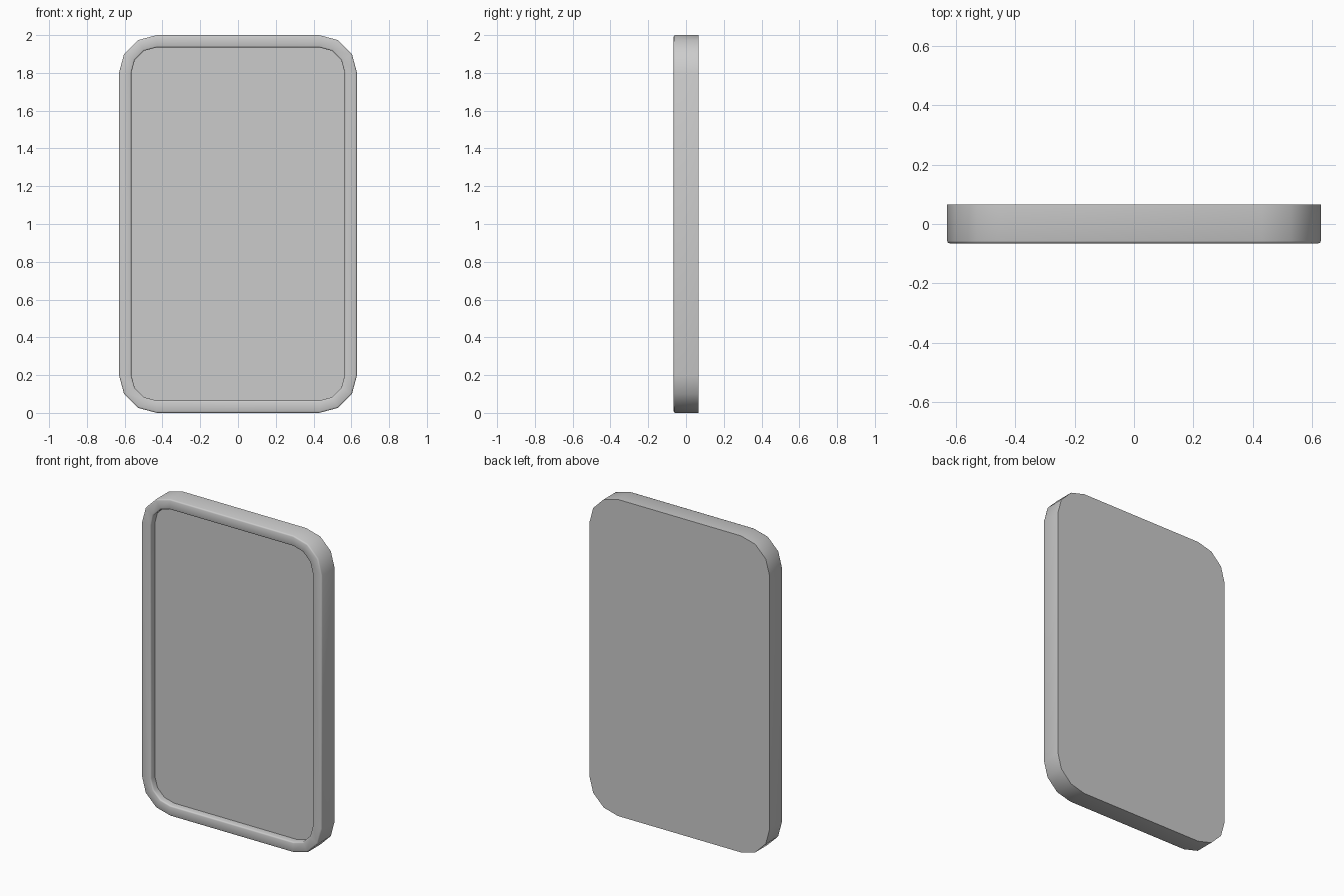
import bpy, bmesh, math

if "Cube" in bpy.data.objects:
    bpy.data.objects.remove(bpy.data.objects["Cube"])

W, H, T = 0.63, 1.0, 0.065   # half width, half height, half thickness
R, SEG = 0.20, 3             # corner radius and sides per corner


def ring(bm, inset, y):
    """Rounded rectangle loop, inset from the outer outline, at depth y."""
    verts = []
    for k, (sx, sz) in enumerate([(1, 1), (-1, 1), (-1, -1), (1, -1)]):
        for i in range(SEG + 1):
            a = math.pi / 2 * (k + i / SEG)
            verts.append(bm.verts.new((sx * (W - R) + (R - inset) * math.cos(a), y,
                                       H + sz * (H - R) + (R - inset) * math.sin(a))))
    return verts


# Panel cross-section from the back edge, over the softened rim, to the recess floor
b = 0.008
profile = [(0, T), (0, -T + b), (b * 0.3, -T + b * 0.3), (b, -T),
           (0.065 - b, -T), (0.065 - b * 0.3, -T + b * 0.3), (0.065, -T + b),
           (0.065, -T + 0.042)]

bm = bmesh.new()
rings = [ring(bm, inset, y) for inset, y in profile]
n = len(rings[0])
for r0, r1 in zip(rings, rings[1:]):
    for i in range(n):
        j = (i + 1) % n
        bm.faces.new((r0[i], r0[j], r1[j], r1[i]))
bm.faces.new(rings[0])       # flat back
bm.faces.new(rings[-1])      # recess floor
bmesh.ops.recalc_face_normals(bm, faces=bm.faces)

mesh = bpy.data.meshes.new("framed_panel")
bm.to_mesh(mesh)
bm.free()
panel = bpy.data.objects.new("framed_panel", mesh)
bpy.context.collection.objects.link(panel)
bpy.context.view_layer.objects.active = panel
panel.select_set(True)
bpy.ops.object.shade_smooth_by_angle(angle=math.radians(50))
